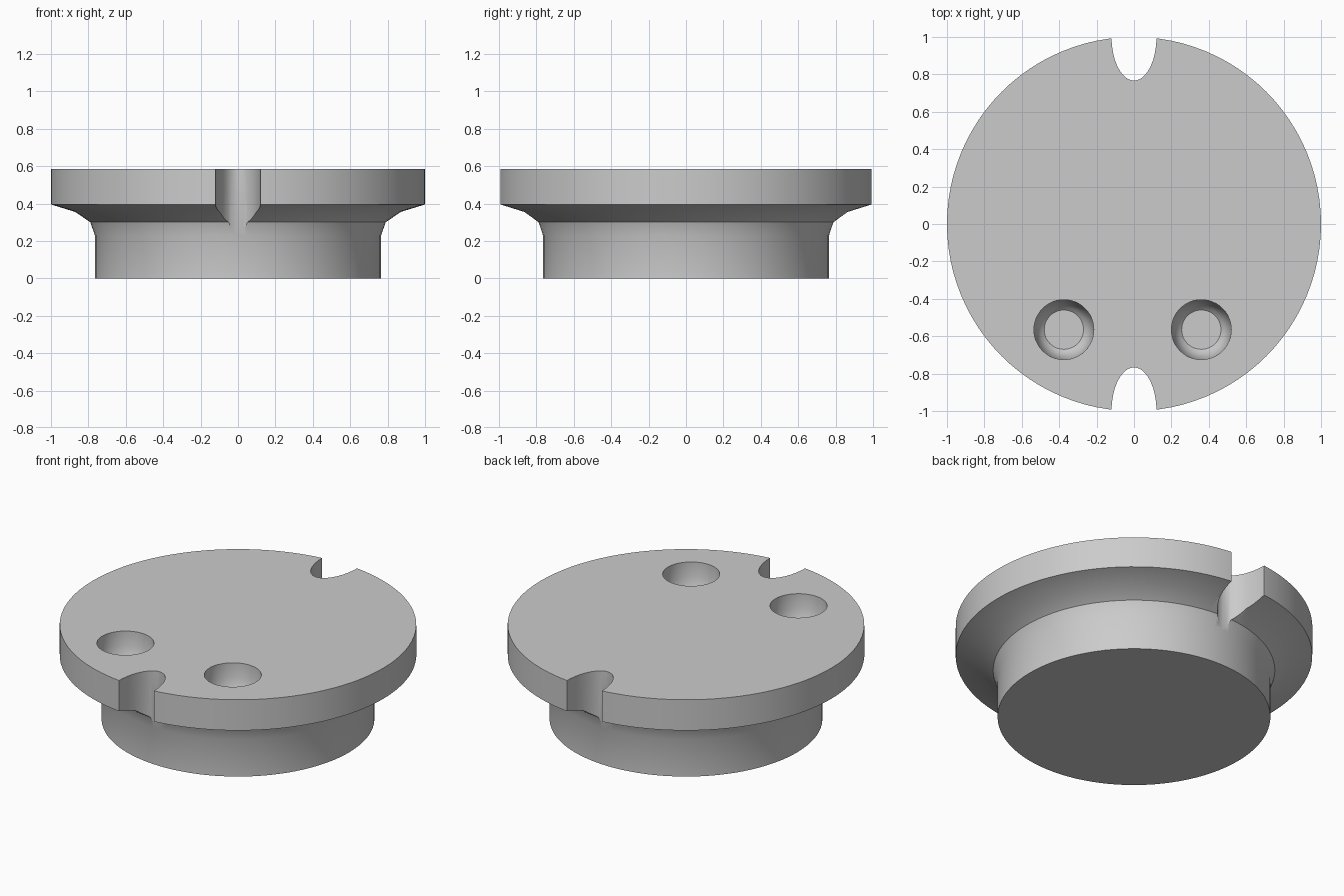
import bpy, bmesh
from math import radians, pi

if "Cube" in bpy.data.objects:
    bpy.data.objects.remove(bpy.data.objects["Cube"], do_unlink=True)

grey = bpy.data.materials.new("plain_grey")
grey.use_nodes = True
colour = (0.6, 0.6, 0.6, 1)
grey.diffuse_color = colour
grey.node_tree.nodes["Principled BSDF"].inputs["Base Color"].default_value = colour

TOP = 0.585


def lathe(name, profile, steps, centre=(0, 0, 0), scale=(1, 1, 1)):
    """Spin a radius/height profile into a closed solid."""
    bm = bmesh.new()
    verts = [bm.verts.new((r, 0, z)) for r, z in profile]
    edges = [bm.edges.new(pair) for pair in zip(verts, verts[1:])]
    bmesh.ops.spin(bm, geom=verts + edges, cent=(0, 0, 0), axis=(0, 0, 1),
                   angle=2 * pi, steps=steps, use_merge=False)
    bmesh.ops.remove_doubles(bm, verts=bm.verts, dist=1e-5)
    bmesh.ops.holes_fill(bm, edges=[e for e in bm.edges if e.is_boundary], sides=0)
    bmesh.ops.recalc_face_normals(bm, faces=bm.faces)
    mesh = bpy.data.meshes.new(name)
    bm.to_mesh(mesh)
    bm.free()
    mesh.materials.append(grey)
    obj = bpy.data.objects.new(name, mesh)
    obj.location, obj.scale = centre, scale
    bpy.context.collection.objects.link(obj)
    return obj


# Round core with a hollow fillet flaring into the wide flange
body = lathe("flanged_plug", [(0.765, 0), (0.765, 0.23), (0.79, 0.3),
                              (0.87, 0.355), (1, 0.395), (1, TOP)], 96)

# Elliptical notches at the front and back rim
cutters = [lathe("notch_cutter", [(1, 0.1), (1, 0.8)], 48,
                 (0, side, 0), (0.12, 0.233, 1)) for side in (-1, 1)]

# Two rounded pockets with flat floors
pocket = [(0.105, -0.19), (0.125, -0.172), (0.142, -0.14), (0.154, -0.09),
          (0.16, -0.03), (0.16, 0.1)]
cutters += [lathe("pocket_cutter", pocket, 48, (x, -0.565, TOP))
            for x in (-0.375, 0.36)]

for cutter in cutters:
    cutter.hide_render = True
    cut = body.modifiers.new(cutter.name, 'BOOLEAN')
    cut.operation, cut.solver, cut.object = 'DIFFERENCE', 'EXACT', cutter

# Bake the cuts, drop the cutters and smooth the curved faces
bpy.ops.object.select_all(action='DESELECT')
bpy.context.view_layer.objects.active = body
body.select_set(True)
for name in [m.name for m in body.modifiers]:
    bpy.ops.object.modifier_apply(modifier=name)
for cutter in cutters:
    bpy.data.objects.remove(cutter, do_unlink=True)
bpy.ops.object.shade_smooth_by_angle(angle=radians(35))
